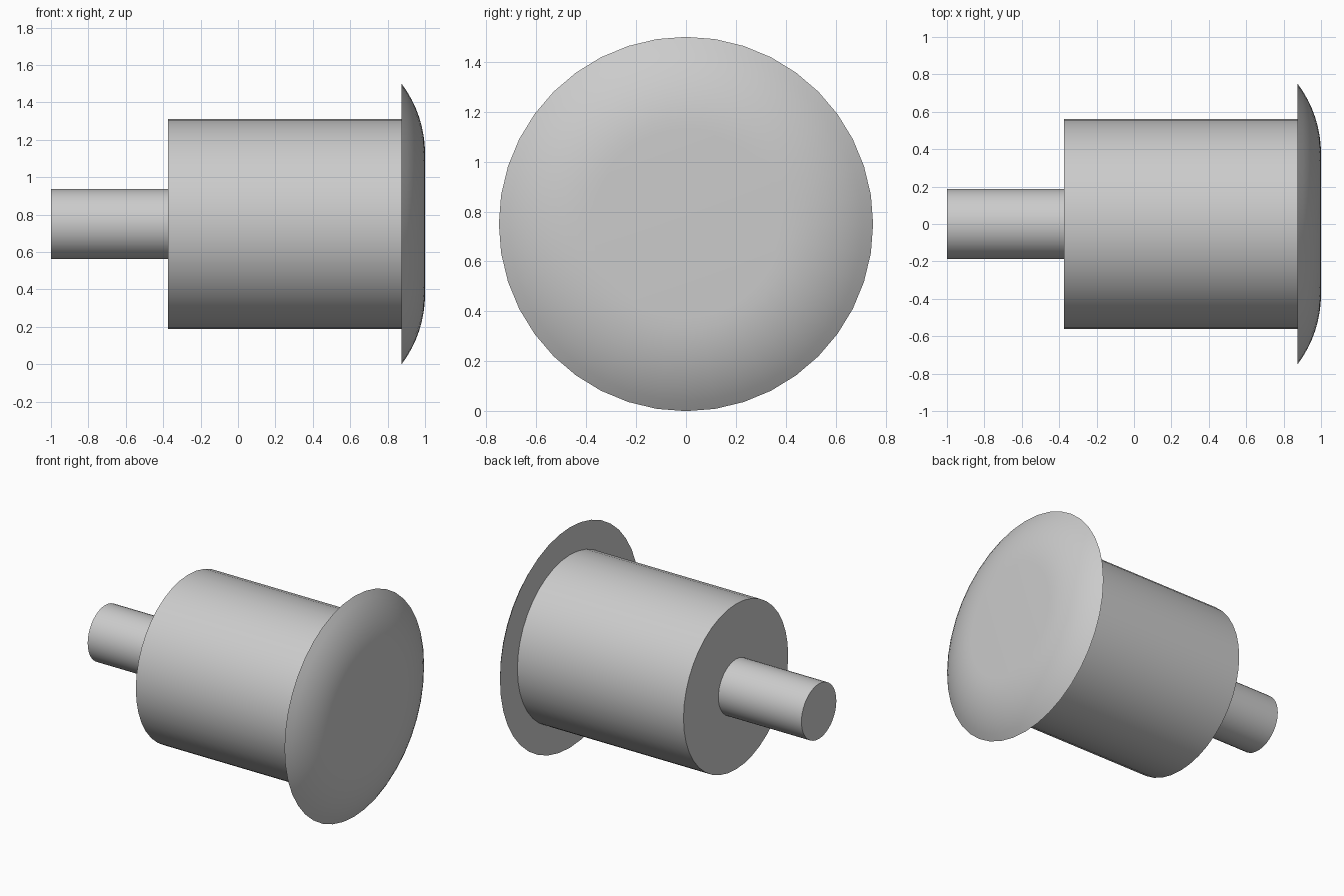
import bpy
import bmesh
import math

cube = bpy.data.objects.get("Cube")
if cube:
    bpy.data.objects.remove(cube, do_unlink=True)

AXIS_Z = 0.75
SIDES = 40

grey = bpy.data.materials.new("light grey")
grey.use_nodes = True
colour = (0.6, 0.6, 0.6, 1.0)
grey.diffuse_color = colour
grey.node_tree.nodes["Principled BSDF"].inputs["Base Color"].default_value = colour


def lathe(name, profile):
    """Closed solid turned about the x direction from (x, radius) points."""
    bm = bmesh.new()
    rings = []
    for x, r in profile:
        ring = []
        for i in range(SIDES):
            a = math.tau * i / SIDES
            ring.append(bm.verts.new((x, r * math.cos(a), AXIS_Z + r * math.sin(a))))
        rings.append(ring)
    for lower, upper in zip(rings, rings[1:]):
        for i in range(SIDES):
            j = (i + 1) % SIDES
            bm.faces.new((lower[i], lower[j], upper[j], upper[i]))
    bm.faces.new(rings[0])
    bm.faces.new(rings[-1])
    bmesh.ops.recalc_face_normals(bm, faces=bm.faces)
    mesh = bpy.data.meshes.new(name)
    bm.to_mesh(mesh)
    bm.free()
    mesh.materials.append(grey)
    obj = bpy.data.objects.new(name, mesh)
    bpy.context.collection.objects.link(obj)
    bpy.ops.object.select_all(action="DESELECT")
    obj.select_set(True)
    bpy.context.view_layer.objects.active = obj
    bpy.ops.object.shade_smooth_by_angle(angle=math.radians(30))
    return obj


# Thin shaft and main barrel
lathe("shaft", [(-1, 0.1875), (-0.375, 0.1875)])
lathe("barrel", [(-0.375, 0.5625), (0.875, 0.5625)])

# Cap: flat centre blending through an arc to a sharp rim
ARC, FLAT, STEPS = 0.625, 0.375, 8
sweep = math.asin(0.6)
cap_profile = []
for s in range(STEPS + 1):
    a = sweep * (1 - s / STEPS)
    cap_profile.append((1 - ARC + ARC * math.cos(a), FLAT + ARC * math.sin(a)))
lathe("cap", cap_profile)
